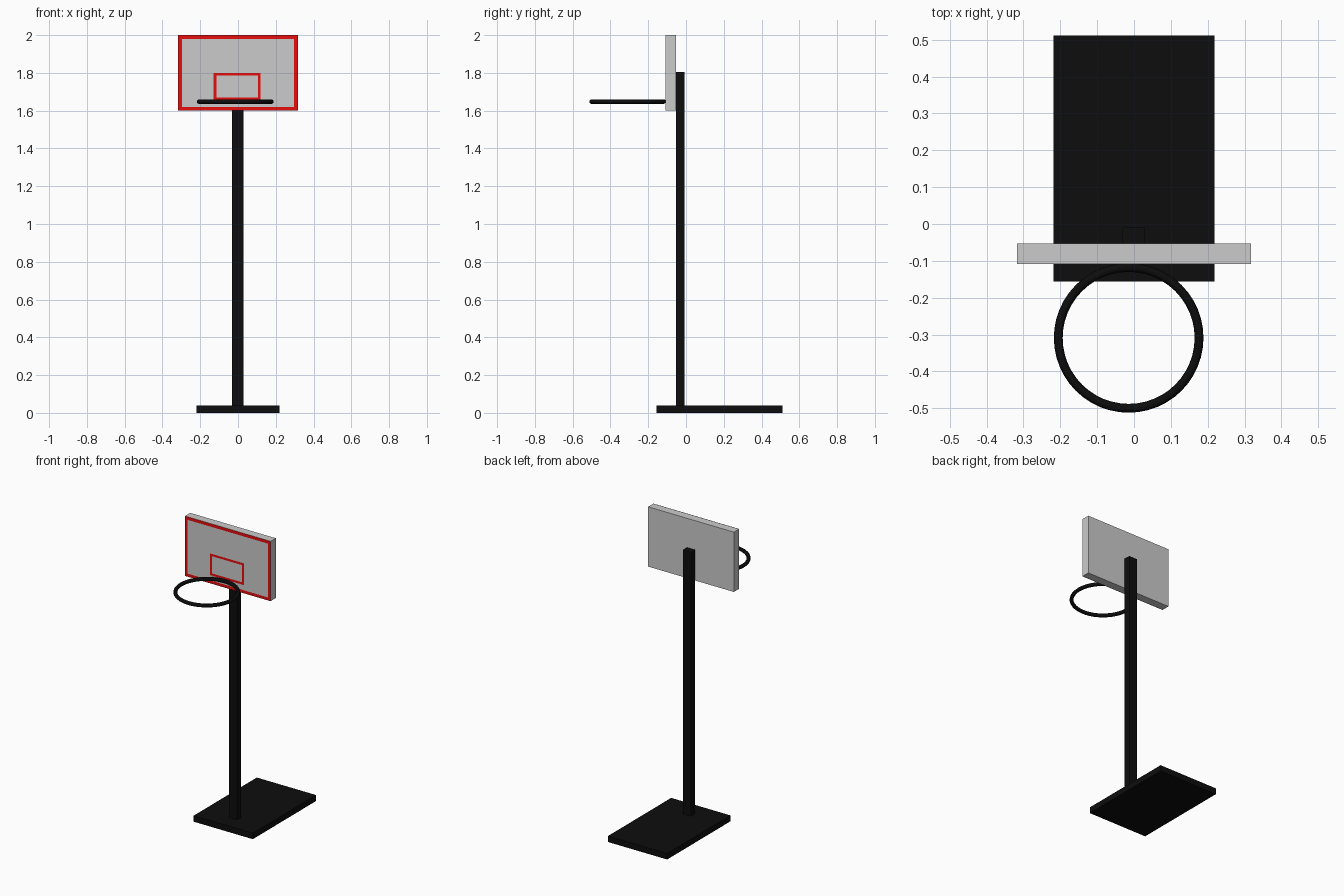
import bpy, bmesh

if "Cube" in bpy.data.objects:
    bpy.data.objects.remove(bpy.data.objects["Cube"])


def material(name, rgb):
    m = bpy.data.materials.new(name)
    m.diffuse_color = (*rgb, 1)
    m.use_nodes = True
    m.node_tree.nodes["Principled BSDF"].inputs["Base Color"].default_value = m.diffuse_color
    return m


black = material("black", (0.004, 0.004, 0.004))
red = material("red", (0.8, 0.004, 0.004))


def box(name, lo, hi, mat=None):
    centre = [(a + b) / 2 for a, b in zip(lo, hi)]
    bpy.ops.mesh.primitive_cube_add(size=1, location=centre)
    ob = bpy.context.object
    ob.name = name
    ob.scale = [b - a for a, b in zip(lo, hi)]
    bpy.ops.object.transform_apply(location=False, rotation=False, scale=True)
    if mat:
        ob.data.materials.append(mat)
    return ob


def painted_frame(name, x0, x1, z0, z1, width, y):
    """Flat rectangular outline facing the front."""
    bm = bmesh.new()
    loops = []
    for d in (0, width):
        corners = [(x0 + d, z0 + d), (x1 - d, z0 + d), (x1 - d, z1 - d), (x0 + d, z1 - d)]
        loops.append([bm.verts.new((x, y, z)) for x, z in corners])
    outer, inner = loops
    for i in range(4):
        j = (i + 1) % 4
        bm.faces.new((outer[i], outer[j], inner[j], inner[i]))
    mesh = bpy.data.meshes.new(name)
    bm.to_mesh(mesh)
    bm.free()
    mesh.materials.append(red)
    ob = bpy.data.objects.new(name, mesh)
    bpy.context.collection.objects.link(ob)


# Base slab, post and backboard
box("base", (-0.219, -0.156, 0), (0.219, 0.512, 0.04), black)
box("post", (-0.031, -0.053, 0.04), (0.03, -0.009, 1.805), black)
box("backboard", (-0.317, -0.108, 1.6), (0.317, -0.053, 2.0))

# Red markings on the front of the backboard
painted_frame("board_border", -0.317, 0.317, 1.6, 2.0, 0.02, -0.109)
painted_frame("target_square", -0.13, 0.12, 1.655, 1.8, 0.015, -0.109)

# Hoop ring
bpy.ops.mesh.primitive_torus_add(location=(-0.0145, -0.309, 1.648), major_radius=0.191,
                                 minor_radius=0.012, major_segments=48, minor_segments=12)
hoop = bpy.context.object
hoop.name = "hoop"
hoop.data.materials.append(black)
bpy.ops.object.shade_smooth_by_angle()
